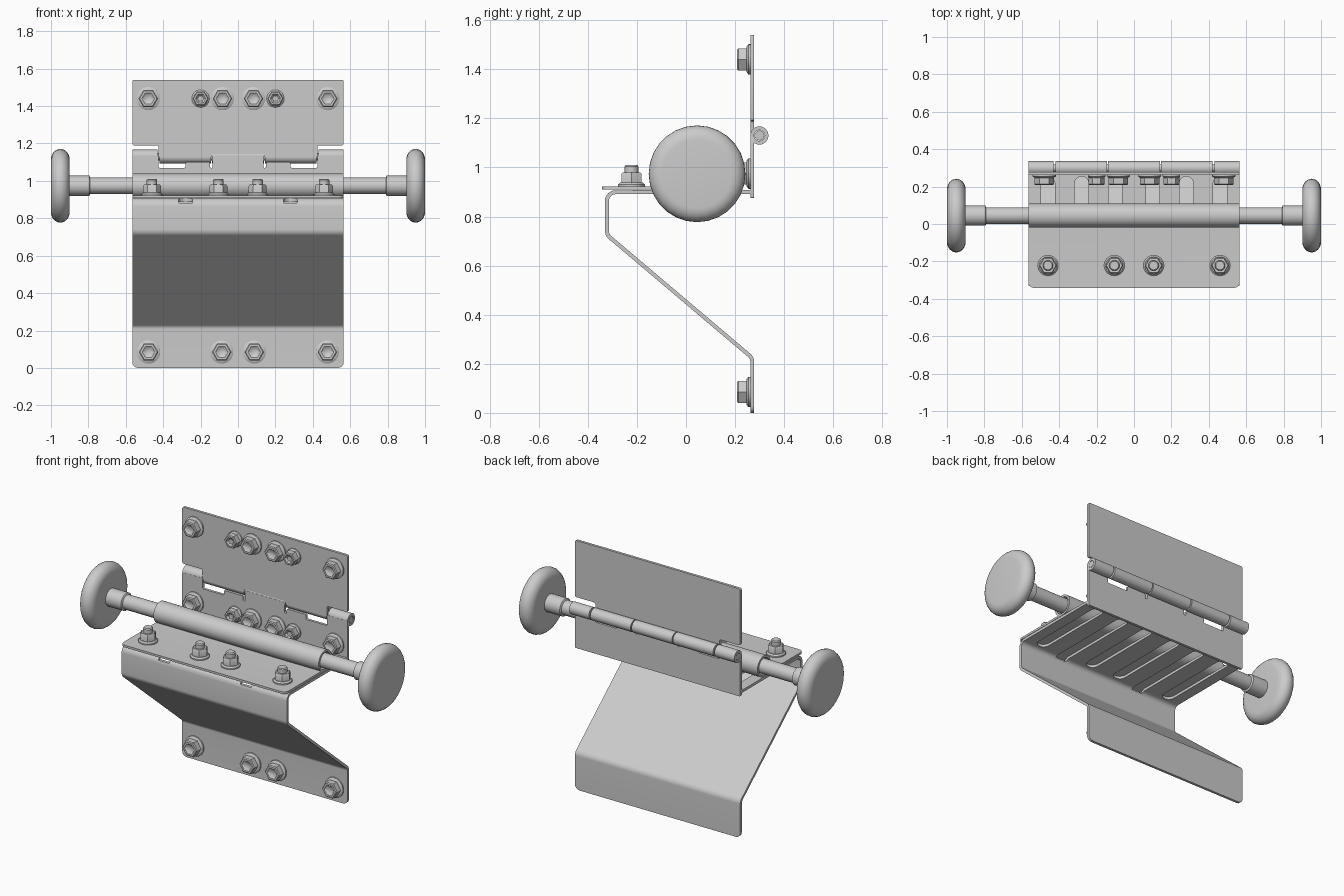
import bpy, bmesh, math
from mathutils import Vector, Matrix

if "Cube" in bpy.data.objects:
    bpy.data.objects.remove(bpy.data.objects["Cube"])

W = 0.565                      # half width of the plates
ROD_Y, ROD_Z = 0.045, 0.974    # axis of the cross rod


def finish(bm, name, smooth=True):
    bmesh.ops.recalc_face_normals(bm, faces=bm.faces)
    me = bpy.data.meshes.new(name)
    bm.to_mesh(me)
    bm.free()
    ob = bpy.data.objects.new(name, me)
    bpy.context.collection.objects.link(ob)
    if smooth:
        bpy.ops.object.select_all(action='DESELECT')
        ob.select_set(True)
        bpy.context.view_layer.objects.active = ob
        bpy.ops.object.shade_smooth_by_angle(angle=math.radians(35))
    return ob


def fillet(pts, r, closed=False, n=6):
    """Round the corners of a 2D path; r is a single radius."""
    pts = [Vector(p) for p in pts]
    out = []
    for i, p in enumerate(pts):
        if not closed and i in (0, len(pts) - 1):
            out.append(p)
            continue
        a = (pts[i - 1] - p).normalized()
        b = (pts[(i + 1) % len(pts)] - p).normalized()
        half = a.angle(b) / 2
        d = r / math.tan(half)
        c = p + (a + b).normalized() * (r / math.sin(half))
        s, e = p + a * d - c, p + b * d - c
        for k in range(n + 1):
            t = k / n
            out.append(c + (s * (1 - t) + e * t).normalized() * r)
    return out


def sheet(name, path, t, corner):
    """Bent sheet: path in (y, z), thickness t, extruded across the width."""
    bm = bmesh.new()
    rows = []
    for i, p in enumerate(path):
        d0 = (p - path[max(i - 1, 0)]).normalized()
        d1 = (path[min(i + 1, len(path) - 1)] - p).normalized()
        d = (d0 + d1).normalized()
        nrm = Vector((-d.y, d.x)) * t / 2
        a, b = p + nrm, p - nrm
        rows.append([bm.verts.new((x, q.x, q.y)) for x, q in
                     ((-W, a), (W, a), (W, b), (-W, b))])
    for r, s in zip(rows, rows[1:]):
        for k in range(4):
            bm.faces.new((r[k], r[(k + 1) % 4], s[(k + 1) % 4], s[k]))
    bm.faces.new(rows[0])
    bm.faces.new(rows[-1])
    ends = rows[corner]
    edges = [bm.edges.get((ends[1], ends[2])), bm.edges.get((ends[3], ends[0]))]
    bmesh.ops.bevel(bm, geom=edges, offset=0.03, segments=4, profile=0.5, affect='EDGES')
    return finish(bm, name)


def prism(bm, pts, direction):
    f = bm.faces.new([bm.verts.new(p) for p in pts])
    g = bmesh.ops.extrude_face_region(bm, geom=[f])
    vs = [v for v in g['geom'] if isinstance(v, bmesh.types.BMVert)]
    bmesh.ops.translate(bm, verts=vs, vec=direction)


def lathe(bm, profile, n, mat):
    """Turn (radius, height) pairs about local z and place with mat."""
    rings = []
    for r, h in profile:
        if r == 0:
            rings.append([bm.verts.new(mat @ Vector((0, 0, h)))])
        else:
            rings.append([bm.verts.new(mat @ Vector((r * math.cos(2 * math.pi * k / n),
                         r * math.sin(2 * math.pi * k / n), h))) for k in range(n)])
    for a, b in zip(rings, rings[1:]):
        for k in range(n):
            j = (k + 1) % n
            q = [a[k], a[j], b[j], b[k]] if len(a) > 1 and len(b) > 1 else (
                [a[0], b[j], b[k]] if len(a) == 1 else [a[k], a[j], b[0]])
            bm.faces.new(q)


ALONG_X = Matrix.Rotation(math.pi / 2, 4, 'Y')
FORWARD = Matrix.Rotation(math.pi / 2, 4, 'X')   # local z -> -y

# Bent support bracket with slotted top flange
bracket = sheet("support_bracket", fillet(
    [(0.262, 0.899), (-0.322, 0.899), (-0.322, 0.725), (0.27, 0.224), (0.27, 0)], 0.035),
    0.016, -1)
bm = bmesh.new()
for x in (-0.46, -0.28, -0.1, 0.1, 0.28, 0.46):
    y0, y1 = (-0.36, 0.255) if abs(x) == 0.28 else (-0.28, 0.255)
    r = 0.037
    pts = [(x + r * math.cos(math.pi * k / 8), y1 - r + r * math.sin(math.pi * k / 8), 0.882) for k in range(9)]
    pts += [(x - r * math.cos(math.pi * k / 8), y0 + r - r * math.sin(math.pi * k / 8), 0.882) for k in range(9)]
    prism(bm, pts, (0, 0, 0.06))
cutter = finish(bm, "slot_cutter", False)
cutter.hide_render = True
cutter.hide_set(True)
mod = bracket.modifiers.new("slots", 'BOOLEAN')
mod.object = cutter
mod.operation = 'DIFFERENCE'
mod.solver = 'EXACT'

# Sliding shelf, rolled into a sleeve around the rod
curl = [Vector((ROD_Y + 0.058 * math.sin(a), ROD_Z - 0.058 * math.cos(a)))
        for a in [math.radians(345) * k / 32 for k in range(33)]]
sheet("shelf_with_sleeve", [Vector((-0.342, ROD_Z - 0.058))] + curl, 0.013, 0)

# Hinge leaves, outlines in (x, z)
upper = fillet([(-W, 1.54), (W, 1.54), (W, 1.19), (0.425, 1.19), (0.425, 1.125),
                (0.14, 1.125), (0.14, 1.145), (-0.14, 1.145), (-0.14, 1.125),
                (-0.425, 1.125), (-0.425, 1.19), (-W, 1.19)], 0.009, True, 3)
half = [(W, 0.875), (W, 1.135), (0.425, 1.135), (0.425, 1.07), (0.28, 1.07),
        (0.28, 1.1), (0.15, 1.1), (0.15, 1.07), (0.135, 1.07), (0.135, 1.137)]
lower = fillet(half + [(-x, z) for x, z in reversed(half)], 0.006, True, 3)
for name, outline in (("upper_hinge_leaf", upper), ("lower_hinge_leaf", lower)):
    bm = bmesh.new()
    prism(bm, [(p.x, 0.278, p.y) for p in outline], (0, -0.016, 0))
    finish(bm, name)

# Hinge knuckles and pin
bm = bmesh.new()
for x0, x1 in ((-W, -0.43), (-0.42, -0.145), (-0.138, 0.138), (0.145, 0.42), (0.43, W)):
    lathe(bm, [(0.022, x0), (0.037, x0), (0.037, x1), (0.022, x1), (0.022, x0)], 24,
          Matrix.Translation((0, 0.299, 1.13)) @ ALONG_X)
finish(bm, "hinge_knuckles")
bm = bmesh.new()
lathe(bm, [(0, -W), (0.02, -W), (0.02, W), (0, W)], 20,
      Matrix.Translation((0, 0.299, 1.13)) @ ALONG_X)
finish(bm, "hinge_pin")

# Cross rod with collars
axis = Matrix.Translation((0, ROD_Y, ROD_Z)) @ ALONG_X
bm = bmesh.new()
ends = [(0.044, 0.79), (0.054, 0.795), (0.054, 0.92), (0, 0.92)]
lathe(bm, [(r, -h) for r, h in reversed(ends)] + ends, 32, axis)
finish(bm, "cross_rod")

# Round-edged knobs
for side, s in (("left", -1), ("right", 1)):
    rim = [(0.14 + 0.057 * math.cos(a), s * (0.95 + 0.05 * math.sin(a)))
           for a in [math.radians(-90 + 15 * k) for k in range(13)]]
    bm = bmesh.new()
    lathe(bm, [(0, s * 0.9)] + rim + [(0, s * 1.0)], 28, axis)
    finish(bm, side + "_knob")

# Flanged hex bolts on the plates
bm = bmesh.new()
spots = [(x, z) for z in (1.44, 0.975) for x in (-0.48, -0.2, -0.083, 0.083, 0.2, 0.48)]
spots += [(x, 0.085) for x in (-0.478, -0.087, 0.087, 0.478)]
for x, z in spots:
    m = Matrix.Translation((x, 0.262, z)) @ FORWARD
    small = abs(x) == 0.2
    k = 0.76 if small else 1
    lathe(bm, [(0, 0), (0.062 * k, 0), (0.062 * k, 0.008), (0.05 * k, 0.016), (0, 0.016)], 24, m)
    k = 0.82 if small else 1
    lathe(bm, [(0, 0.012), (0.052 * k, 0.012), (0.052 * k, 0.049), (0.046 * k, 0.054),
               (0.034 * k, 0.054), (0.02 * k, 0.044), (0, 0.042)], 6, m)
finish(bm, "plate_bolts")

# Nuts and studs on the shelf
bm = bmesh.new()
for x in (-0.46, -0.105, 0.105, 0.46):
    m = Matrix.Translation((x, -0.222, 0.92))
    lathe(bm, [(0, 0), (0.055, 0), (0.055, 0.01), (0.047, 0.018), (0, 0.018)], 24, m)
    lathe(bm, [(0, 0.012), (0.048, 0.012), (0.048, 0.052), (0.042, 0.06), (0, 0.06)], 6, m)
    lathe(bm, [(0, 0.05), (0.028, 0.05), (0.028, 0.084), (0.023, 0.09), (0, 0.09)], 20, m)
finish(bm, "shelf_nuts")
